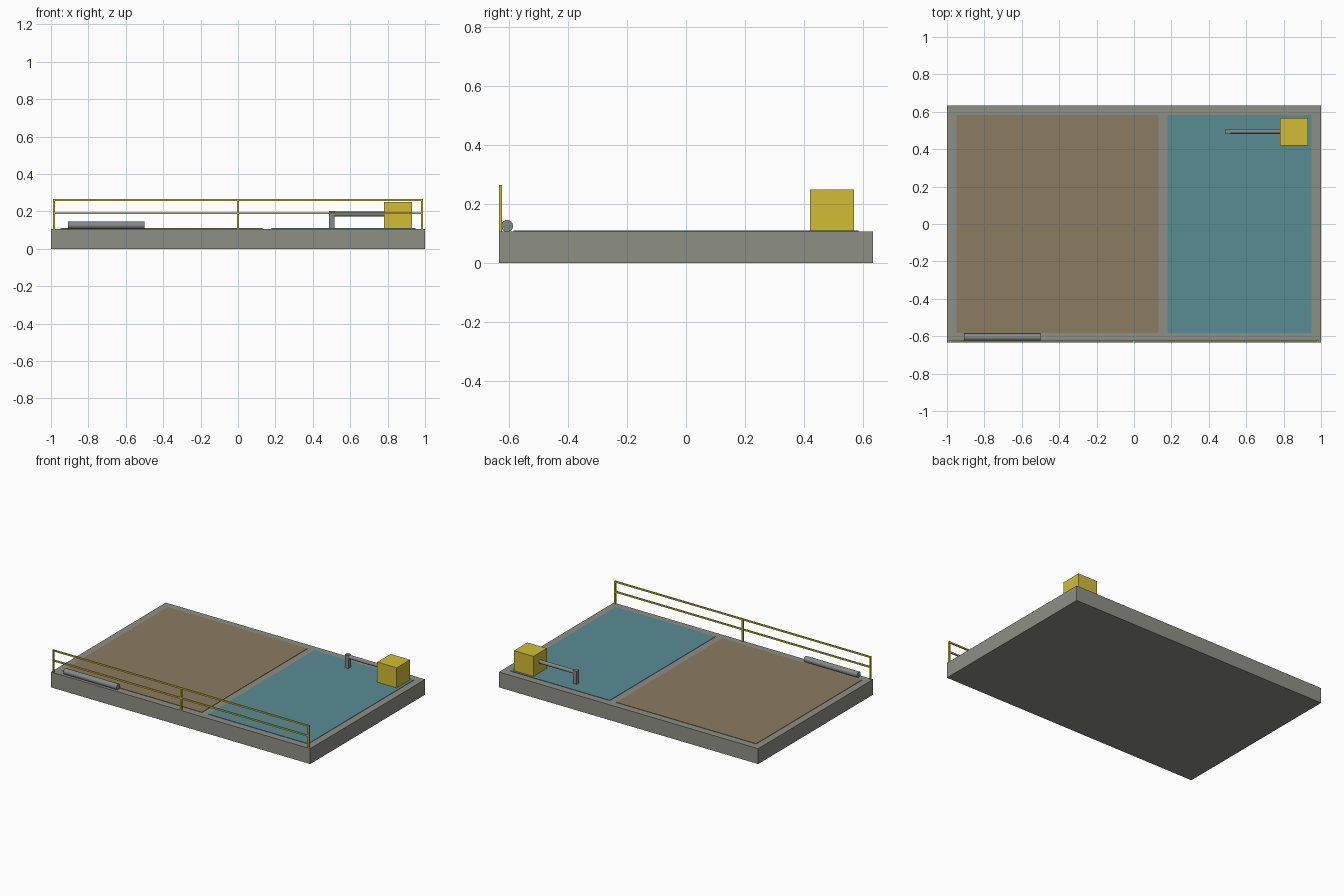
import bpy
import math

cube = bpy.data.objects.get("Cube")
if cube:
    bpy.data.objects.remove(cube, do_unlink=True)


def material(name, rgb):
    mat = bpy.data.materials.new(name)
    mat.use_nodes = True
    mat.diffuse_color = (*rgb, 1)
    mat.node_tree.nodes["Principled BSDF"].inputs["Base Color"].default_value = (*rgb, 1)
    return mat


concrete = material("concrete grey", (0.27, 0.28, 0.24))
sludge = material("muddy brown", (0.26, 0.20, 0.12))
water = material("teal water", (0.10, 0.265, 0.295))
yellow = material("safety yellow", (0.65, 0.51, 0.035))
steel = material("steel grey", (0.24, 0.25, 0.245))


def box(name, low, high, mat):
    """Box spanning two opposite corners."""
    center = [(a + b) / 2 for a, b in zip(low, high)]
    bpy.ops.mesh.primitive_cube_add(size=1, location=center)
    obj = bpy.context.object
    obj.name = name
    obj.scale = [b - a for a, b in zip(low, high)]
    bpy.ops.object.transform_apply(location=False, rotation=False, scale=True)
    obj.data.materials.append(mat)
    return obj


def pipe_x(name, x0, x1, y, z, radius, mat):
    """Round pipe lying along x."""
    bpy.ops.mesh.primitive_cylinder_add(
        vertices=24, radius=radius, depth=x1 - x0,
        location=((x0 + x1) / 2, y, z), rotation=(0, math.pi / 2, 0))
    obj = bpy.context.object
    obj.name = name
    obj.data.materials.append(mat)
    bpy.ops.object.shade_smooth_by_angle(angle=math.radians(40))
    return obj


DECK = 0.107
HALF_Y = 0.633
POOL_Y = 0.583

# Tank slab and the two basin surfaces
box("tank_slab", (-1, -HALF_Y, 0), (1, HALF_Y, DECK), concrete)
for name, x0, x1, mat in (("sludge_basin", -0.95, 0.13, sludge),
                          ("water_basin", 0.18, 0.95, water)):
    box(name, (x0, -POOL_Y, DECK - 0.002), (x1, POOL_Y, DECK + 0.003), mat)

# Front guard rail
BAR = 0.011
RAIL_Y = -HALF_Y
for name, x in (("right", -0.984), ("middle", 0), ("left", 0.984)):
    box(f"rail_post_{name}", (x - BAR / 2, RAIL_Y, DECK),
        (x + BAR / 2, RAIL_Y + BAR, 0.265), yellow)
for name, z in (("top", 0.26), ("middle", 0.19)):
    box(f"guard_rail_{name}", (-0.99, RAIL_Y + 0.001, z - 0.005),
        (0.99, RAIL_Y + BAR - 0.001, z + 0.005), yellow)

# Inlet pipe along the front edge
pipe_x("inlet_pipe", -0.91, -0.50, -0.605, DECK + 0.019, 0.02, steel)

# Pump housing with its outlet pipe and drop leg
box("pump_housing", (0.78, 0.42, DECK), (0.93, 0.568, 0.25), yellow)
pipe_x("outlet_pipe", 0.50, 0.79, 0.495, 0.186, 0.013, steel)
box("outlet_drop", (0.487, 0.481, DECK + 0.003), (0.515, 0.509, 0.201), steel)
